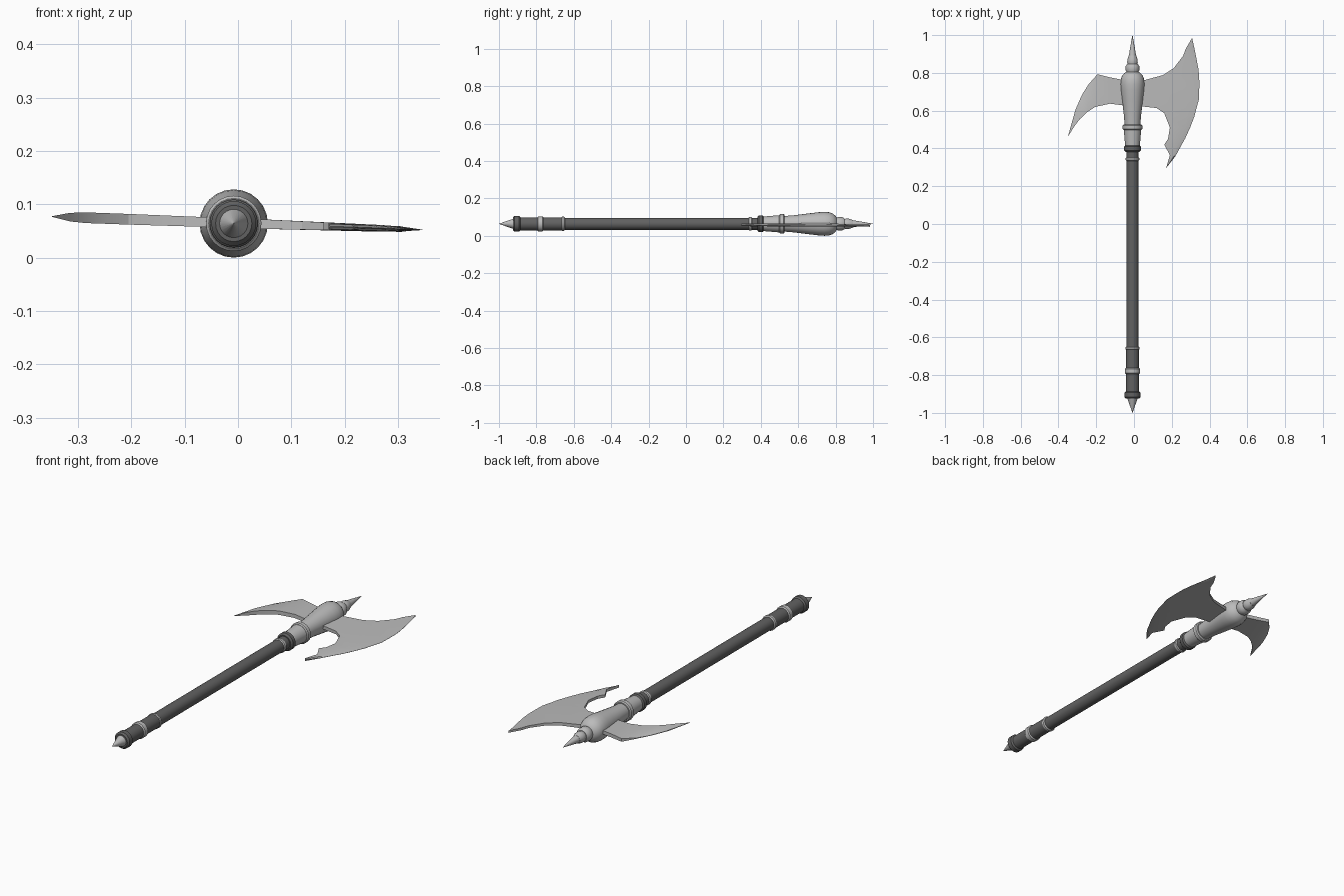
import bpy, bmesh, math

cube = bpy.data.objects.get("Cube")
if cube:
    bpy.data.objects.remove(cube, do_unlink=True)

AXIS_X, AXIS_Z, SIDES = -0.008, 0.064, 24


def material(name, value):
    m = bpy.data.materials.new(name)
    m.use_nodes = True
    color = (value, value, value, 1)
    m.diffuse_color = color
    m.node_tree.nodes["Principled BSDF"].inputs["Base Color"].default_value = color
    return m


steel = material("light steel", 0.5)
dark = material("dark grip", 0.12)


def finish(name, bm, mat, angle):
    bmesh.ops.remove_doubles(bm, verts=bm.verts, dist=0.00001)
    bmesh.ops.recalc_face_normals(bm, faces=bm.faces)
    mesh = bpy.data.meshes.new(name)
    bm.to_mesh(mesh)
    bm.free()
    mesh.materials.append(mat)
    obj = bpy.data.objects.new(name, mesh)
    bpy.context.collection.objects.link(obj)
    bpy.ops.object.select_all(action="DESELECT")
    obj.select_set(True)
    bpy.context.view_layer.objects.active = obj
    bpy.ops.object.shade_smooth_by_angle(angle=math.radians(angle))
    return obj


def lathe(name, profile, mat):
    """Spin (y, radius) pairs around the long axis and close the ends."""
    bm = bmesh.new()
    rings = []
    for y, r in profile:
        ring = []
        for i in range(SIDES):
            a = math.tau * i / SIDES
            ring.append(bm.verts.new((AXIS_X + r * math.cos(a), y, AXIS_Z + r * math.sin(a))))
        rings.append(ring)
    for p, q in zip(rings, rings[1:]):
        for i in range(SIDES):
            j = (i + 1) % SIDES
            bm.faces.new((p[i], p[j], q[j], q[i]))
    bm.faces.new(rings[0])
    bm.faces.new(rings[-1])
    return finish(name, bm, mat, 35)


def band(name, y0, y1, r, mat, bevel=0.005):
    return lathe(name, [(y0, r - bevel), (y0 + bevel, r), (y1 - bevel, r), (y1, r - bevel)], mat)


def blade(name, rows, bevel_at):
    """Loft rows (inner x, y, outer x, y, inner half thickness, outer half thickness)."""
    bm = bmesh.new()
    sections = []
    for ax, ay, bx, by, ha, hb in rows:
        hm = ha + (max(hb, ha * 0.6) - ha) * bevel_at
        pts = []
        for t, h in ((0, ha), (bevel_at, hm), (1, hb)):
            x, y = ax + (bx - ax) * t, ay + (by - ay) * t
            pts.append((x, y, 0.0645 - 0.036 * x, h))
        loop = [(x, y, z + h) for x, y, z, h in pts]
        loop += [(x, y, z - h) for x, y, z, h in reversed(pts)]
        sections.append([bm.verts.new(c) for c in loop])
    for p, q in zip(sections, sections[1:]):
        for i in range(6):
            j = (i + 1) % 6
            bm.faces.new((p[i], p[j], q[j], q[i]))
    bm.faces.new(sections[0])
    bm.faces.new(sections[-1])
    return finish(name, bm, steel, 20)


# Handle, from butt to neck
lathe("butt_spike", [(-1, 0.0005), (-0.915, 0.03)], steel)
band("butt_ring", -0.925, -0.885, 0.042, dark, 0.008)
lathe("rear_grip", [(-0.89, 0.035), (-0.655, 0.035)], dark)
band("grip_band", -0.795, -0.762, 0.04, steel)
band("grip_end_band", -0.667, -0.648, 0.038, steel)
lathe("shaft", [(-0.66, 0.032), (0.42, 0.032)], dark)
band("neck_band", 0.333, 0.354, 0.036, steel)
band("neck_ring", 0.382, 0.417, 0.045, dark, 0.008)

# Axe head core
lathe("head_socket", [(0.415, 0.039), (0.50, 0.046)], steel)
band("socket_band", 0.498, 0.527, 0.052, steel)
lathe("head_core", [(0.52, 0.041), (0.58, 0.046), (0.66, 0.056), (0.71, 0.062), (0.74, 0.064),
                    (0.765, 0.062), (0.785, 0.055), (0.80, 0.042), (0.808, 0.028)], steel)
lathe("lower_collar", [(0.80, 0.03), (0.812, 0.036), (0.835, 0.036), (0.848, 0.028)], steel)
lathe("upper_collar", [(0.845, 0.025), (0.855, 0.028), (0.872, 0.027), (0.892, 0.02)], steel)
lathe("top_spike", [(0.885, 0.02), (0.93, 0.013), (1, 0.0005)], steel)

# Broad crescent blade on the left, rows running from top tip to bottom tip
shape = [(0.307, 0.984, 0.308, 0.983), (0.275, 0.93, 0.32, 0.93), (0.26, 0.89, 0.33, 0.88),
         (0.21, 0.825, 0.341, 0.82), (0.153, 0.788, 0.345, 0.78), (0.03, 0.755, 0.346, 0.74),
         (0.03, 0.624, 0.344, 0.66), (0.12, 0.614, 0.33, 0.61), (0.16, 0.587, 0.32, 0.57),
         (0.19, 0.51, 0.297, 0.51), (0.18, 0.45, 0.272, 0.455), (0.16, 0.42, 0.25, 0.415),
         (0.19, 0.365, 0.22, 0.36), (0.17, 0.296, 0.172, 0.298)]
blade("crescent_blade", [(*row, 0.0095 - 0.014 * row[0], 0.0005) for row in shape], 0.75)

# Hooked back blade on the right, rows running from root to tip
blade("hook_blade", [
    (-0.03, 0.625, -0.03, 0.757, 0.009, 0.009),
    (-0.127, 0.637, -0.13, 0.777, 0.0095, 0.009),
    (-0.205, 0.62, -0.193, 0.793, 0.01, 0.008),
    (-0.245, 0.594, -0.24, 0.74, 0.01, 0.002),
    (-0.286, 0.556, -0.275, 0.685, 0.01, 0.001),
    (-0.315, 0.518, -0.31, 0.605, 0.008, 0.001),
    (-0.349, 0.464, -0.349, 0.466, 0.0005, 0.0005)], 0.75)
